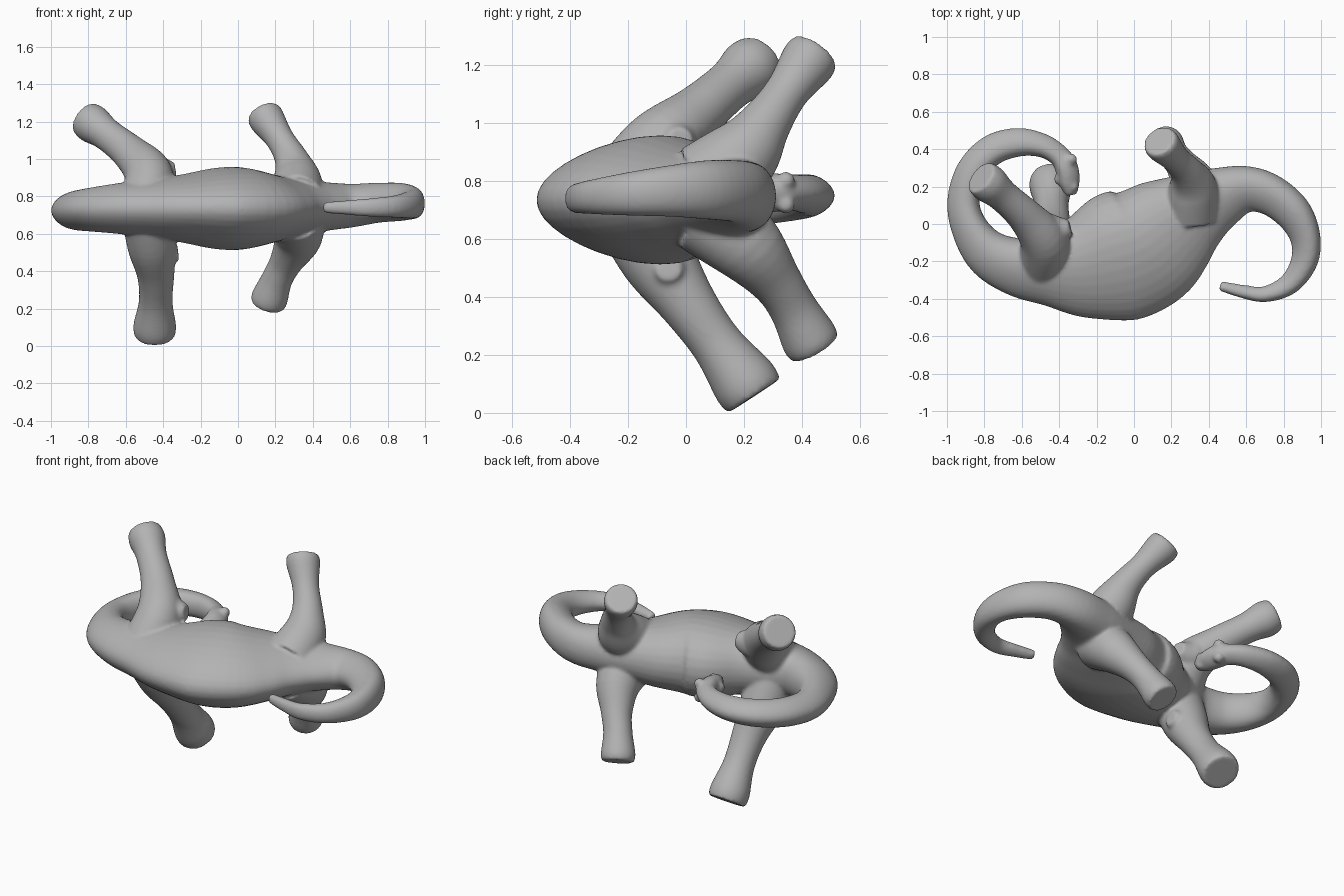
import bpy, bmesh, math
from mathutils import Vector

grey = bpy.data.materials.new("stone grey")
grey.diffuse_color = (0.45, 0.45, 0.45, 1)
UP = Vector((0, 0, 1))
SIDES, STEPS = 32, 5


def spline(rows):
    """Smoothly interpolate rows of numbers."""
    out = []
    for i in range(len(rows) - 1):
        p0, p1 = rows[max(i - 1, 0)], rows[i]
        p2, p3 = rows[i + 1], rows[min(i + 2, len(rows) - 1)]
        for s in range(STEPS):
            t = s / STEPS
            out.append([0.5 * (2 * b + (c - a) * t + (2 * a - 5 * b + 4 * c - d) * t * t
                               + (3 * b - a - 3 * c + d) * t ** 3)
                        for a, b, c, d in zip(p0, p1, p2, p3)])
    out.append(list(rows[-1]))
    return out


def tube(bm, rows, ridge=0.0):
    """Closed tube through rows of x, y, z, half width, half height; ridge narrows the back."""
    rows = spline(rows)
    pts = [Vector(r[:3]) for r in rows]
    rings = []
    for i, r in enumerate(rows):
        t = (pts[min(i + 1, len(pts) - 1)] - pts[max(i - 1, 0)]).normalized()
        side = t.cross(UP).normalized()
        top = side.cross(t)
        ring = []
        for k in range(SIDES):
            a = 2 * math.pi * k / SIDES
            h = r[4] * math.sin(a) * (1 - ridge * math.cos(a))
            ring.append(bm.verts.new(pts[i] + side * (r[3] * math.cos(a)) + top * h))
        rings.append(ring)
    for a, b in zip(rings, rings[1:]):
        for k in range(SIDES):
            n = (k + 1) % SIDES
            bm.faces.new((a[k], a[n], b[n], b[k]))
    bm.faces.new(rings[0][::-1])
    bm.faces.new(rings[-1])


def ball(bm, centre, radius):
    made = bmesh.ops.create_icosphere(bm, subdivisions=3, radius=radius)
    bmesh.ops.translate(bm, verts=made["verts"], vec=centre)


bm = bmesh.new()

# Head, neck, trunk and tail as one continuous curled tube
tube(bm, [
    (-0.335, 0.155, 0.75, 0.03, 0.034), (-0.345, 0.22, 0.755, 0.056, 0.057),
    (-0.36, 0.30, 0.76, 0.062, 0.067), (-0.40, 0.365, 0.76, 0.058, 0.06),
    (-0.49, 0.42, 0.755, 0.064, 0.066), (-0.62, 0.437, 0.75, 0.077, 0.072),
    (-0.76, 0.395, 0.745, 0.083, 0.078), (-0.87, 0.28, 0.735, 0.083, 0.083),
    (-0.913, 0.12, 0.725, 0.086, 0.09), (-0.875, -0.03, 0.725, 0.10, 0.105),
    (-0.775, -0.16, 0.73, 0.13, 0.118), (-0.62, -0.23, 0.735, 0.16, 0.136),
    (-0.45, -0.235, 0.735, 0.212, 0.155), (-0.28, -0.225, 0.735, 0.283, 0.18),
    (-0.10, -0.18, 0.735, 0.348, 0.212), (0.05, -0.13, 0.735, 0.338, 0.215),
    (0.20, -0.02, 0.735, 0.29, 0.18), (0.33, 0.07, 0.74, 0.22, 0.15),
    (0.46, 0.14, 0.745, 0.168, 0.13), (0.60, 0.185, 0.75, 0.126, 0.115),
    (0.73, 0.155, 0.765, 0.11, 0.105), (0.85, 0.06, 0.77, 0.10, 0.10),
    (0.915, -0.07, 0.765, 0.082, 0.086), (0.91, -0.20, 0.755, 0.072, 0.073),
    (0.83, -0.32, 0.745, 0.058, 0.058), (0.70, -0.375, 0.74, 0.043, 0.048),
    (0.58, -0.36, 0.74, 0.036, 0.038), (0.46, -0.33, 0.74, 0.027, 0.028)], ridge=0.22)

# Brows, snout and lower jaw
for s in (-1, 1):
    ball(bm, (-0.335, 0.345, 0.76 + s * 0.042), 0.032)
    ball(bm, (-0.325, 0.20, 0.753 + s * 0.025), 0.028)
ball(bm, (-0.395, 0.24, 0.755), 0.034)

# Legs, each from inside the trunk out to a flared flat foot
legs = [
    [(-0.485, -0.20, 0.78, 0.14), (-0.48, -0.09, 0.92, 0.13), (-0.58, 0.04, 1.035, 0.097),
     (-0.70, 0.15, 1.13, 0.087), (-0.775, 0.215, 1.185, 0.104), (-0.82, 0.25, 1.218, 0.094)],
    [(-0.48, -0.18, 0.69, 0.14), (-0.46, -0.095, 0.53, 0.13), (-0.44, 0.005, 0.38, 0.10),
     (-0.44, 0.105, 0.24, 0.09), (-0.445, 0.20, 0.11, 0.114), (-0.445, 0.235, 0.058, 0.108)],
    [(0.31, 0.07, 0.79, 0.15), (0.315, 0.195, 0.89, 0.13), (0.285, 0.275, 1.0, 0.09),
     (0.223, 0.348, 1.108, 0.076), (0.155, 0.42, 1.21, 0.096), (0.135, 0.445, 1.245, 0.088)],
    [(0.31, 0.07, 0.69, 0.15), (0.32, 0.205, 0.58, 0.13), (0.26, 0.31, 0.455, 0.09),
     (0.21, 0.37, 0.36, 0.083), (0.17, 0.425, 0.258, 0.098), (0.158, 0.445, 0.222, 0.09)],
]
for leg in legs:
    tube(bm, [row + (row[3],) for row in leg])

# Elbows behind the front legs, tapered into the limb
tube(bm, [(-0.52, -0.03, 0.96, 0.10, 0.10), (-0.42, -0.035, 0.935, 0.085, 0.085),
          (-0.34, -0.02, 0.94, 0.045, 0.045)])
tube(bm, [(-0.48, -0.055, 0.47, 0.09, 0.09), (-0.40, -0.06, 0.49, 0.08, 0.08),
          (-0.32, -0.06, 0.50, 0.045, 0.045)])

bmesh.ops.recalc_face_normals(bm, faces=bm.faces)
mesh = bpy.data.meshes.new("long_necked_reptile")
bm.to_mesh(mesh)
bm.free()
mesh.materials.append(grey)
body = bpy.data.objects.new("long_necked_reptile", mesh)
bpy.context.collection.objects.link(body)

# Fuse all parts into one skin and soften the joins
fuse = body.modifiers.new("fuse", "REMESH")
fuse.mode = "VOXEL"
fuse.voxel_size = 0.01
fuse.use_smooth_shade = True
soft = body.modifiers.new("soften", "SMOOTH")
soft.factor = 0.5
soft.iterations = 8
